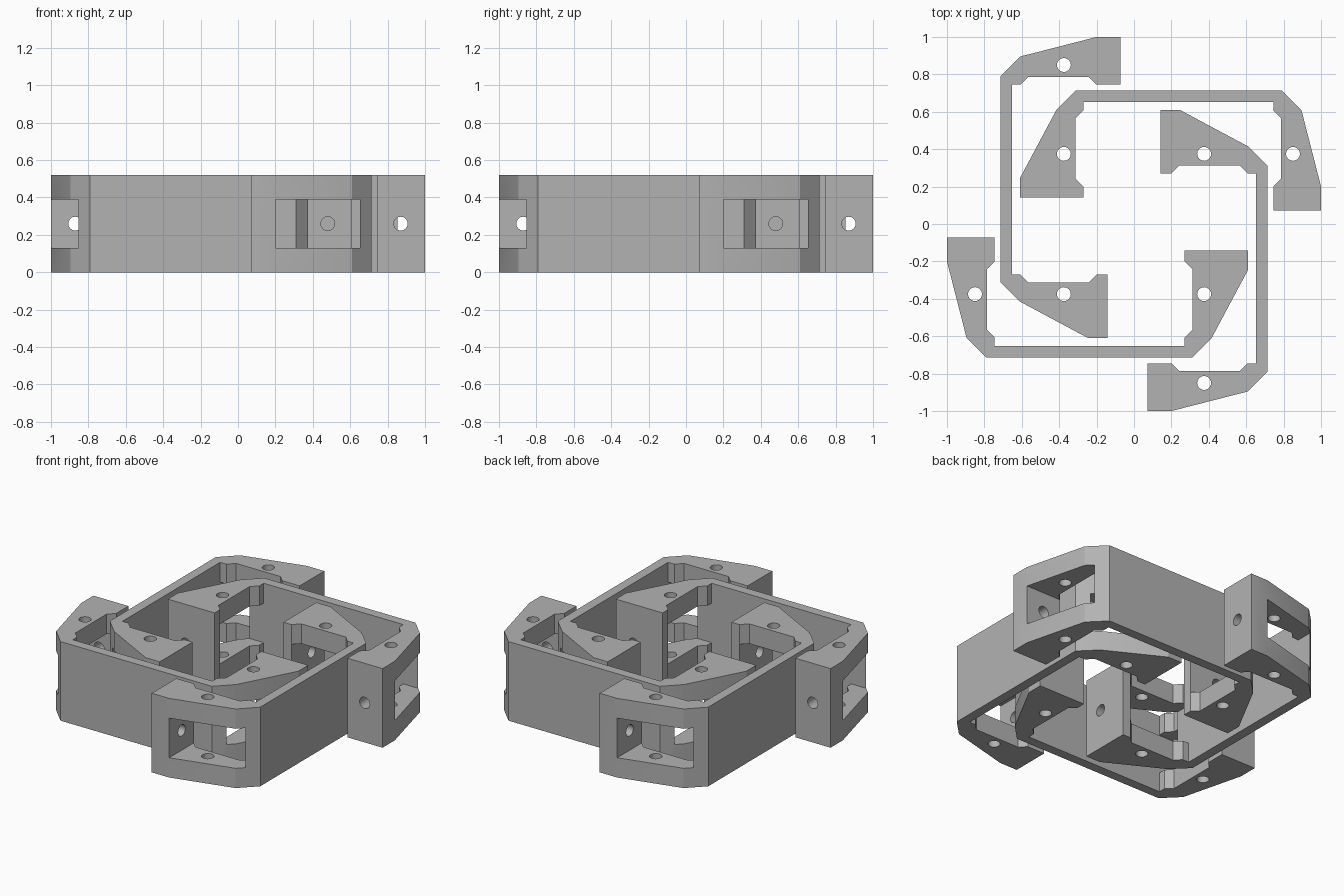
import bpy, bmesh, math
from mathutils import Matrix

if "Cube" in bpy.data.objects:
    bpy.data.objects.remove(bpy.data.objects["Cube"], do_unlink=True)

HEIGHT, MID, HOLE_R = 0.52, 0.26, 0.037

grey = bpy.data.materials.new("plain grey")
grey.use_nodes = True
grey.diffuse_color = (0.45, 0.45, 0.45, 1)
grey.node_tree.nodes["Principled BSDF"].inputs["Base Color"].default_value = (0.45, 0.45, 0.45, 1)


def make_object(name, bm):
    bmesh.ops.recalc_face_normals(bm, faces=bm.faces)
    mesh = bpy.data.meshes.new(name)
    bm.to_mesh(mesh)
    bm.free()
    mesh.materials.append(grey)
    obj = bpy.data.objects.new(name, mesh)
    bpy.context.scene.collection.objects.link(obj)
    return obj


def box(name, x0, x1, y0, y1, z0, z1):
    bm = bmesh.new()
    place = Matrix.Translation(((x0 + x1) / 2, (y0 + y1) / 2, (z0 + z1) / 2))
    bmesh.ops.create_cube(bm, size=1, matrix=place @ Matrix.Diagonal((x1 - x0, y1 - y0, z1 - z0, 1)))
    return make_object(name, bm)


def rod(name, centre, length, tilt):
    bm = bmesh.new()
    bmesh.ops.create_cone(bm, cap_ends=True, segments=32, radius1=HOLE_R, radius2=HOLE_R, depth=length,
                          matrix=Matrix.Translation(centre) @ Matrix.Rotation(tilt, 4, 'X'))
    return make_object(name, bm)


# Bracket outline: outer hook, long wall, inner hook
outline = [(-1, -0.073), (-1, -0.2), (-0.895, -0.61), (-0.79, -0.715), (0.31, -0.715), (0.415, -0.61),
           (0.61, -0.245), (0.61, -0.142), (0.27, -0.142), (0.27, -0.2), (0.312, -0.242),
           (0.312, -0.565), (0.27, -0.607), (0.27, -0.652), (-0.745, -0.652), (-0.745, -0.607),
           (-0.787, -0.565), (-0.787, -0.242), (-0.745, -0.2), (-0.745, -0.073)]
bm = bmesh.new()
base = bm.faces.new([bm.verts.new((x, y, 0)) for x, y in outline])
extruded = bmesh.ops.extrude_face_region(bm, geom=[base], use_keep_orig=True)
top = [v for v in extruded["geom"] if isinstance(v, bmesh.types.BMVert)]
bmesh.ops.translate(bm, verts=top, vec=(0, 0, HEIGHT))
bracket = make_object("bracket_front", bm)

# Windows through both hooks, pin holes and end-wall holes
cutters = [
    box("outer_window_cutter", -1.2, -0.7, -0.652, -0.2, 0.13, 0.39),
    box("inner_window_cutter", 0.2, 0.8, -0.652, -0.2, 0.13, 0.39),
    rod("outer_pin_cutter", (-0.85, -0.375, MID), 1, 0),
    rod("inner_pin_cutter", (0.375, -0.375, MID), 1, 0),
    rod("outer_end_cutter", (-0.87, -0.14, MID), 0.3, math.pi / 2),
    rod("inner_end_cutter", (0.48, -0.17, MID), 0.2, math.pi / 2),
]
for cutter in cutters:
    cutter.hide_render = True
    mod = bracket.modifiers.new(cutter.name, 'BOOLEAN')
    mod.operation, mod.solver, mod.object = 'DIFFERENCE', 'EXACT', cutter

# Bake the cuts and drop the cutters
bpy.context.view_layer.update()
cut = bpy.data.meshes.new_from_object(bracket.evaluated_get(bpy.context.evaluated_depsgraph_get()))
bracket.modifiers.clear()
bracket.data = cut
for cutter in cutters:
    bpy.data.objects.remove(cutter, do_unlink=True)

# Smooth the hole walls only
bpy.ops.object.select_all(action='DESELECT')
bracket.select_set(True)
bpy.context.view_layer.objects.active = bracket
bpy.ops.object.shade_smooth_by_angle(angle=math.radians(20))

# Three more brackets turned about the centre
for i, side in enumerate(("left", "back", "right"), 1):
    copy = bracket.copy()
    copy.name = "bracket_" + side
    copy.rotation_euler.z = i * math.pi / 2
    bpy.context.scene.collection.objects.link(copy)
